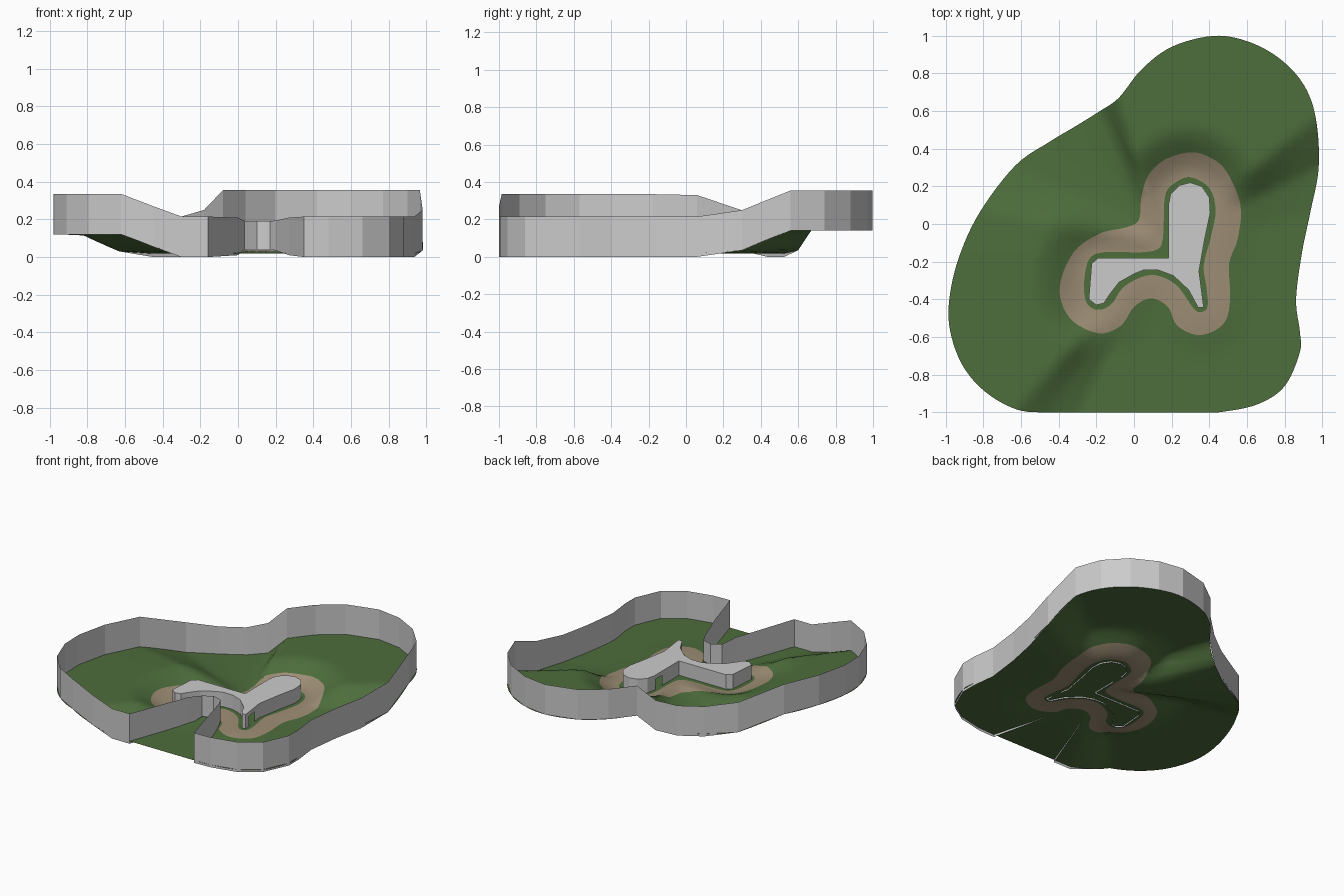
import bpy, math
from mathutils import Vector, geometry

if "Cube" in bpy.data.objects:
    bpy.data.objects.remove(bpy.data.objects["Cube"])

HUB = (0.15, -0.1)
PAD = 0.035
WALL_H = 0.215


def material(name, rgb):
    m = bpy.data.materials.new(name)
    m.diffuse_color = (*rgb, 1)
    m.use_nodes = True
    m.node_tree.nodes["Principled BSDF"].inputs["Base Color"].default_value = m.diffuse_color
    return m


def make(name, verts, faces, mats=()):
    me = bpy.data.meshes.new(name)
    me.from_pydata(verts, [], faces)
    for m in mats:
        me.materials.append(m)
    ob = bpy.data.objects.new(name, me)
    bpy.context.collection.objects.link(ob)
    return ob


def spline(pts, n):
    # closed Catmull-Rom curve through 2D points
    out, k = [], len(pts)
    for i in range(k):
        a, b, c, d = (Vector(pts[(i + j) % k][:2]) for j in (-1, 0, 1, 2))
        for s in range(n):
            t = s / n
            out.append(0.5 * (2 * b + (c - a) * t + (2 * a - 5 * b + 4 * c - d) * t * t
                              + (3 * b - a - 3 * c + d) * t ** 3))
    return out


def inside(p, loop):
    hit = False
    for a, b in zip(loop, loop[1:] + loop[:1]):
        if (a[1] > p[1]) != (b[1] > p[1]):
            if p[0] < a[0] + (p[1] - a[1]) * (b[0] - a[0]) / (b[1] - a[1]):
                hit = not hit
    return hit


def distance(p, loop):
    best = 9.0
    for a, b in zip(loop, loop[1:] + loop[:1]):
        e = b - a
        t = max(0, min(1, (p - a).dot(e) / max(e.length_squared, 1e-12)))
        best = min(best, (p - a - e * t).length)
    return best


# Perimeter: x, y and ground height
rim = [(.35, -1, 0), (.48, -.995, 0), (.66, -.955, 0), (.8, -.86, 0), (.88, -.68, 0),
       (.88, -.57, 0), (.86, -.4, 0), (.89, -.16, 0), (.935, .06, 0), (.98, .3, .035),
       (.965, .56, .14), (.9, .74, .14), (.77, .88, .14), (.6, .97, .14), (.42, .998, .14),
       (.2, .94, .14), (.04, .82, .14), (-.08, .67, .14), (-.18, .6, .035), (-.3, .525, 0),
       (-.45, .435, 0), (-.63, .31, .03), (-.82, .06, .115), (-.93, -.18, .12),
       (-.98, -.4, .12), (-.975, -.57, .12), (-.91, -.75, .12), (-.79, -.89, .12),
       (-.62, -.985, .12), (-.45, -1, .055), (-.3, -1, 0), (-.16, -1, 0)]
# Wall folding inwards at the front
notch = [(0, -.56, .01), (.035, -.46, .04), (.1, -.42, .04), (.17, -.44, .04),
         (.2, -.5, .035), (.27, -.72, .01)]

path_outer = [(.3, .38), (.17, .345), (.08, .265), (.04, .15), (.025, .02), (-.05, -.02), (-.18, -.05),
              (-.32, -.15), (-.395, -.34), (-.34, -.5), (-.19, -.58), (-.07, -.54), (0, -.44),
              (.09, -.395), (.18, -.44), (.23, -.54), (.35, -.59), (.475, -.53), (.51, -.4),
              (.505, -.21), (.55, -.08), (.565, .1), (.49, .28), (.4, .355)]
path_inner = [(.3, .248), (.22, .22), (.165, .15), (.155, -.06), (.13, -.13), (.04, -.15), (-.16, -.15),
              (-.24, -.19), (-.265, -.32), (-.25, -.42), (-.19, -.455), (-.12, -.425),
              (-.05, -.33), (.09, -.27), (.22, -.32), (.31, -.44), (.35, -.468), (.39, -.44),
              (.385, -.34), (.37, -.22), (.405, -.08), (.433, .07), (.4, .19)]
building = [(-.24, -.4), (-.2, -.43), (-.16, -.42), (-.13, -.375), (-.08, -.31), (0, -.265),
            (.05, -.245), (.13, -.245), (.21, -.275), (.29, -.35), (.34, -.443), (.37, -.443),
            (.345, -.25), (.375, -.08), (.405, .06), (.4, .14), (.36, .2), (.3, .22),
            (.24, .205), (.195, .16), (.182, .1), (.182, -.18), (-.19, -.18), (-.225, -.21)]

edge = spline(rim, 6)
outer = spline(path_outer, 5)
inner = spline(path_inner, 5)

# Ground height blends from the pad up to the rim height found by direction
angles = sorted((math.atan2(y - HUB[1], x - HUB[0]), max(z, .018)) for x, y, z in rim)
angles = ([(angles[-1][0] - math.tau, angles[-1][1])] + angles
          + [(angles[0][0] + math.tau, angles[0][1])])


def height(p):
    ang = math.atan2(p.y - HUB[1], p.x - HUB[0])
    far = PAD
    for (a, za), (b, zb) in zip(angles, angles[1:]):
        if a <= ang <= b:
            far = za + (zb - za) * (ang - a) / max(b - a, 1e-9)
            break
    if inside(p, inner):
        return PAD
    t = min(1, distance(p, inner) / .28)
    return PAD + (far - PAD) * t * t * (3 - 2 * t)


# Terrain with the path ring
pts, cons = [], []
for loop in (edge, outer, inner):
    s, n = len(pts), len(loop)
    pts += loop
    cons += [(s + i, s + (i + 1) % n) for i in range(n)]
STEP = .04
for i in range(-25, 26):
    for j in range(-25, 26):
        p = Vector((i * STEP + (j % 2) * STEP / 2, j * STEP))
        if inside(p, edge) and min(distance(p, l) for l in (edge, outer, inner)) > .012:
            pts.append(p)
res = geometry.delaunay_2d_cdt(pts, cons, [], 0, 1e-5)
flat = res[0]
tris, idx = [], []
for f in res[2]:
    c = sum((flat[i] for i in f), Vector((0, 0))) / len(f)
    if inside(c, edge):
        tris.append(f)
        idx.append(1 if inside(c, outer) and not inside(c, inner) else 0)
terrain = make("terrain", [(v.x, v.y, height(v)) for v in flat], tris,
               [material("grass", (.075, .155, .045)), material("path", (.34, .27, .18))])
for p, m in zip(terrain.data.polygons, idx):
    p.material_index = m
    p.use_smooth = True

# Perimeter wall, a single sheet
loop = rim + notch
n = len(loop)
low = [(x, y, z) for x, y, z in loop]
high = [(x, y, z + WALL_H) for x, y, z in rim] + [(x, y, WALL_H - .6 * z) for x, y, z in notch]
make("perimeter_wall", low + high,
     [(i, (i + 1) % n, n + (i + 1) % n, n + i) for i in range(n)])

# Building shell with two doorways: segment -> start and end along it
doors = {11: (.25, .65), 20: (.05, .32)}
BASE, SILL, ROOF = .025, .108, .138
n = len(building)
verts = [(x, y, BASE) for x, y in building] + [(x, y, ROOF) for x, y in building]
faces = [tuple(range(n, 2 * n))]
for i in range(n):
    j = (i + 1) % n
    cut = []
    if i in doors:
        a, b = Vector(building[i]), Vector(building[j])
        q = [a.lerp(b, t) for t in doors[i]]
        k = len(verts)
        verts += [(*q[0], BASE), (*q[0], SILL), (*q[1], SILL), (*q[1], BASE)]
        cut = [k, k + 1, k + 2, k + 3]
    faces.append((i, *cut, j, n + j, n + i))
make("building", verts, faces)
